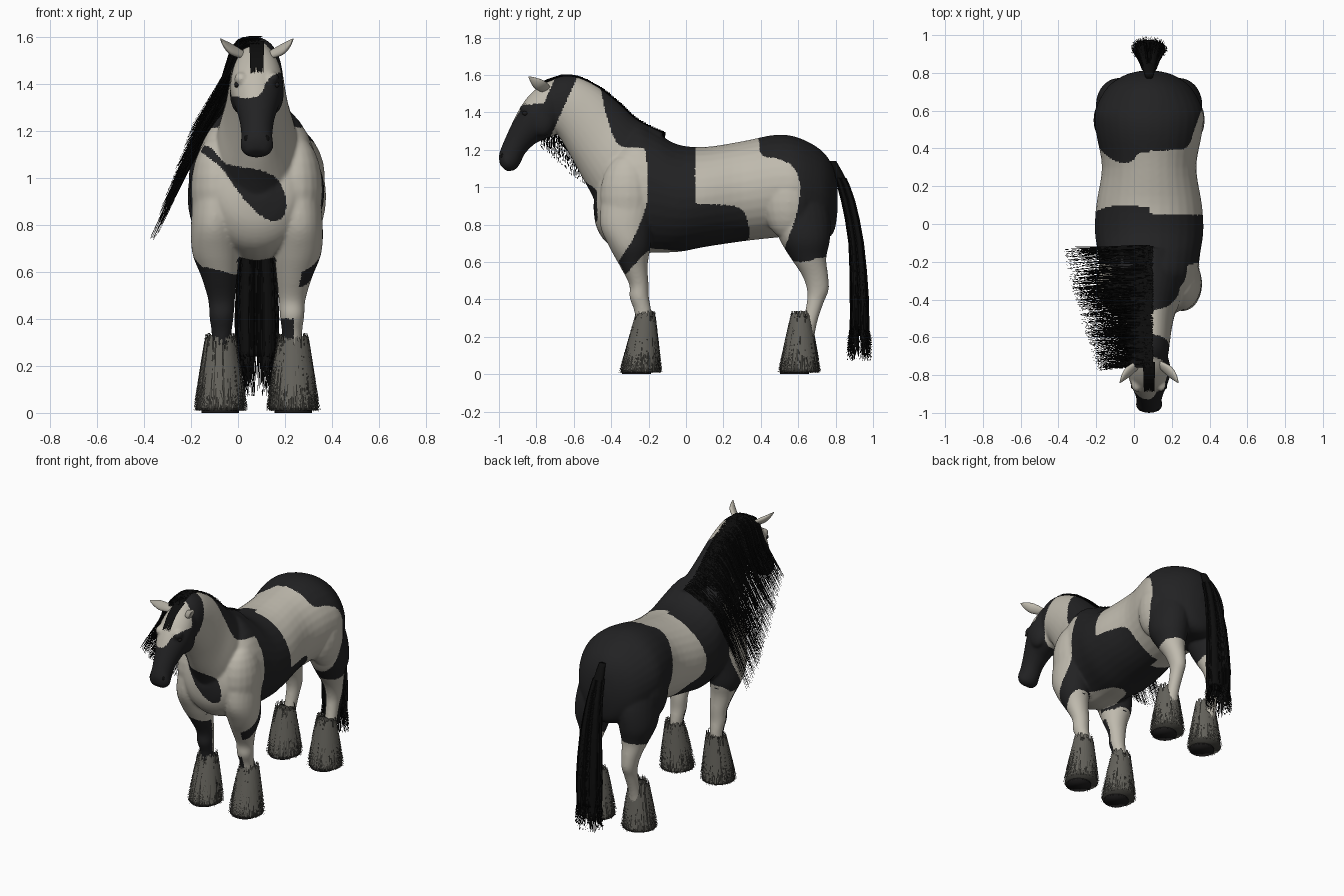
import bpy, bmesh, random
from math import sin, cos, pi, tau
from mathutils import Vector

random.seed(4)
MID = 0.08  # x of the animal's centre line
rnd = random.uniform

cube = bpy.data.objects.get("Cube")
if cube:
    bpy.data.objects.remove(cube, do_unlink=True)


def material(name, r, g, b):
    m = bpy.data.materials.new(name)
    m.use_nodes = True
    m.diffuse_color = (r, g, b, 1)
    shader = next(n for n in m.node_tree.nodes if n.type == 'BSDF_PRINCIPLED')
    shader.inputs["Base Color"].default_value = (r, g, b, 1)
    return m


cream = material("cream coat", .52, .49, .42)
black = material("black coat", .016, .016, .017)
hair = material("black hair", .004, .004, .004)
feather = material("grey feather hair", .125, .12, .103)
under = material("dark feather hair", .05, .048, .041)
horn = material("dark hoof", .012, .011, .011)


def spline(rows, steps):
    """Catmull-Rom interpolation through rows of any width."""
    out = []
    for i in range(len(rows) - 1):
        a, b, c, d = (rows[max(0, min(len(rows) - 1, i + k))] for k in (-1, 0, 1, 2))
        for s in range(steps):
            t = s / steps
            out.append([q + t / 2 * (r - p + t * (2 * p - 5 * q + 4 * r - e + t * (3 * (q - r) + e - p)))
                        for p, q, r, e in zip(a, b, c, d)])
    return out + [list(rows[-1])]


def loft(bm, rings):
    loops = [[bm.verts.new(p) for p in ring] for ring in rings]
    n = len(loops[0])
    for a, b in zip(loops, loops[1:]):
        for i in range(n):
            bm.faces.new((a[i], a[(i + 1) % n], b[(i + 1) % n], b[i]))
    bm.faces.new(loops[0])
    bm.faces.new(loops[-1][::-1])


def trunk(bm, rows):
    """Rings from a top point, a bottom point and a half width."""
    rings = []
    for yt, zt, yb, zb, w in spline(rows, 4):
        top, low = Vector((MID, yt, zt)), Vector((MID, yb, zb))
        mid, half = (top + low) / 2, (top - low) / 2
        rings.append([mid + half * cos(tau * i / 32) + Vector((w * sin(tau * i / 32), 0, 0))
                      for i in range(32)])
    loft(bm, rings)


def column(bm, rows, side=1, sides=24, steps=4):
    """Level rings from height, y, sideways offset, y radius and x radius."""
    loft(bm, [[(MID + side * x + rx * cos(tau * i / sides), y + ry * sin(tau * i / sides), z)
               for i in range(sides)] for z, y, x, ry, rx in spline(rows, steps)])


def blob(bm, x, y, z, rx, ry, rz):
    made = bmesh.ops.create_uvsphere(bm, u_segments=20, v_segments=12, radius=1)
    for v in made["verts"]:
        v.co = Vector((MID + x + v.co.x * rx, y + v.co.y * ry, z + v.co.z * rz))


def finish(bm, name, *mats, solid=True):
    if solid:
        bmesh.ops.recalc_face_normals(bm, faces=bm.faces)
    mesh = bpy.data.meshes.new(name)
    bm.to_mesh(mesh)
    bm.free()
    for m in mats:
        mesh.materials.append(m)
    mesh.polygons.foreach_set("use_smooth", [solid] * len(mesh.polygons))
    obj = bpy.data.objects.new(name, mesh)
    bpy.context.collection.objects.link(obj)
    return obj


def ribbon(bm, points, across):
    """Thin tapered lock of hair."""
    n = len(points) - 1
    pairs = [[bm.verts.new(Vector(p) + across * k * (1 - .85 * i / n)) for k in (-1, 1)]
             for i, p in enumerate(points)]
    for (a, b), (c, d) in zip(pairs, pairs[1:]):
        bm.faces.new((a, b, d, c))


# Body: torso, neck, head and legs fused into one skin
bm = bmesh.new()
trunk(bm, [(.81, .99, .81, .87, .05), (.785, 1.11, .79, .76, .13), (.72, 1.2, .73, .72, .22),
           (.6, 1.265, .6, .74, .285), (.48, 1.28, .48, .73, .28), (.3, 1.245, .3, .71, .25),
           (.1, 1.215, .1, .68, .28), (-.05, 1.23, -.03, .655, .287), (-.17, 1.3, -.15, .65, .27),
           (-.27, 1.34, -.3, .65, .255), (-.36, 1.25, -.42, .7, .23), (-.44, 1.12, -.48, .79, .16),
           (-.48, 1., -.495, .9, .06)])
trunk(bm, [(-.12, 1.29, -.43, .78, .19), (-.26, 1.36, -.5, .95, .17), (-.36, 1.45, -.56, 1.06, .14),
           (-.46, 1.53, -.62, 1.17, .122), (-.57, 1.585, -.68, 1.27, .11),
           (-.66, 1.595, -.73, 1.32, .1), (-.74, 1.56, -.76, 1.37, .07)])
trunk(bm, [(-.62, 1.585, -.66, 1.33, .07), (-.74, 1.565, -.7, 1.28, .105), (-.83, 1.5, -.76, 1.255, .112),
           (-.89, 1.42, -.81, 1.23, .095), (-.94, 1.32, -.86, 1.18, .074), (-.98, 1.23, -.89, 1.12, .066),
           (-1., 1.17, -.92, 1.09, .07), (-.995, 1.12, -.96, 1.085, .045)])
front_leg = [(.95, -.3, .17, .15, .1), (.8, -.32, .18, .14, .1), (.68, -.3, .175, .11, .1),
             (.58, -.28, .16, .075, .077), (.48, -.252, .15, .052, .057), (.41, -.25, .15, .052, .052),
             (.33, -.23, .15, .045, .042), (.2, -.225, .155, .04, .04), (.06, -.25, .155, .06, .06)]
hind_leg = [(1., .58, .13, .15, .12), (.85, .61, .15, .16, .125), (.72, .635, .165, .135, .115),
            (.62, .655, .16, .095, .085), (.53, .69, .155, .07, .06), (.45, .705, .15, .058, .048),
            (.38, .69, .15, .045, .042), (.25, .655, .155, .04, .04), (.06, .61, .155, .06, .06)]
for s in (-1, 1):
    column(bm, front_leg, s)
    column(bm, hind_leg, s)
    blob(bm, s * .165, -.31, .95, .115, .15, .23)   # shoulder
    blob(bm, s * .19, .55, .92, .105, .14, .2)      # stifle
    blob(bm, s * .07, -.77, 1.36, .045, .07, .09)   # cheek
    blob(bm, s * .066, -.85, 1.42, .03, .04, .03)   # brow
body = finish(bm, "body", cream, black)
remesh = body.modifiers.new("fuse", 'REMESH')
remesh.mode = 'VOXEL'
remesh.voxel_size = .0078
soften = body.modifiers.new("soften", 'SMOOTH')
soften.iterations = 11
fused = bpy.data.meshes.new_from_object(body.evaluated_get(bpy.context.evaluated_depsgraph_get()))
body.modifiers.clear()
body.data = fused
fused.materials.clear()
for m in (cream, black):
    fused.materials.append(m)


def patch(points):
    """Rounded closed outline."""
    return spline(points + points[:1], 4)


def inside(a, b, outline):
    hit = False
    for (p, q), (r, s) in zip(outline, outline[1:]):
        if (q > b) != (s > b) and a < p + (r - p) * (b - q) / (s - q):
            hit = not hit
    return hit


# Coat patches as outlines seen from the side (y, z) or the front (x, z)
shoulder_edge = [(-.17, .6), (-.2, .66), (-.35, .51), (-.37, .58), (-.28, .73), (-.21, .92), (-.215, 1.18),
                 (-.25, 1.21), (-.35, 1.22), (-.4, 1.3), (-.45, 1.5), (-.45, 1.7), (.075, 1.7)]
saddle = {1: [(.075, 1.23), (.05, 1.19), (.05, .95), (.07, .91), (.25, .9), (.32, .85), (.33, .7), (.2, .6)],
          -1: [(.075, 1.23), (.1, 1.18), (.07, 1.), (.09, .88), (.2, .82), (.26, .72), (.2, .6)]}
rump = {1: [(.39, 1.4), (.39, 1.24), (.41, 1.17), (.5, 1.15), (.58, 1.1), (.61, 1.), (.59, .85), (.52, .65)],
        -1: [(.39, 1.4), (.39, 1.272), (.33, 1.23), (.33, 1.18), (.38, 1.08), (.45, .9), (.52, .65)]}
rump_end = [(.54, .62), (.6, .6), (.7, .62), (.9, .72), (.9, 1.4)]
side_patches = {s: (patch(saddle[s] + shoulder_edge), patch(rump[s] + rump_end)) for s in (1, -1)}
chest = patch([(-.2, 1.14), (-.12, 1.13), (-.05, 1.06), (.1, 1.03), (.17, .99), (.205, .9), (.19, .83),
               (.13, .82), (.05, .88), (-.02, .97), (-.08, 1.05)])
blaze = patch([(-.1, 1.35), (.05, 1.34), (.1, 1.36), (.13, 1.42), (.19, 1.45), (.3, 1.47), (.3, 1.6), (-.1, 1.6)])


def is_black(c, n):
    x, y, z = c
    s = 1 if x > MID else -1
    if y < -.58 and y < -.585 - .45 * (1.58 - z) and z > 1.05:       # head
        return not (inside(x, z, blaze) and y < -.71 - .45 * (1.56 - z))
    if -.42 < y < 0 and z < .675 - .1 * (y + .2) and n.z < -.75 and abs(x - MID) < .15:
        return False                                                 # pale breast underside
    if y < -.35 and n.y < .2 and inside(x, z, chest):
        return True
    if y < -.1 and z < .62 and s < 0:                                # dark right foreleg
        return n.y < 0 and x < .02 and z < .585 - .25 * x
    if y < -.1 and z < .4:                                           # spot on left foreleg
        return n.y < 0 and .17 < x < .235
    if y < -.2 and z < .64 and n.x * s < .3:                         # pale front of left foreleg
        return False
    return any(inside(y, z, p) for p in side_patches[s])


for f in fused.polygons:
    f.material_index = int(is_black(f.center, f.normal))
    f.use_smooth = True

# Ears, eyes and nostrils
for s, label in ((1, "left"), (-1, "right")):
    bm = bmesh.new()
    base, tip = Vector((MID + s * .06, -.745, 1.525)), Vector((MID + s * .155, -.84, 1.59))
    axis = (tip - base).normalized()
    flat = axis.cross(Vector((0, -1, 1))).normalized()
    thick = axis.cross(flat)
    loft(bm, [[base.lerp(tip, t) + flat * w * cos(tau * i / 16)
               + thick * (w * .5 * sin(tau * i / 16) + .012 * sin(pi * t)) for i in range(16)]
              for t, w in spline([(-.1, .02), (.2, .03), (.5, .032), (.8, .018), (1, .003)], 3)])
    finish(bm, label + "_ear", cream)
    bm = bmesh.new()
    blob(bm, s * .085, -.86, 1.395, .011, .015, .012)
    finish(bm, label + "_eye", horn)
    bm = bmesh.new()
    blob(bm, s * .042, -.981, 1.165, .012, .01, .018)
    finish(bm, label + "_nostril", hair)

# Hooves and feathered lower legs
for place, y0, y1, hoof_y in (("front", -.216, -.243, -.265), ("hind", .614, .607, .58)):
    for s, label in ((1, "left"), (-1, "right")):
        name = f"{place}_{label}_"
        bm = bmesh.new()
        column(bm, [(0, hoof_y, .155, .078, .08), (.03, hoof_y, .155, .075, .076),
                    (.1, hoof_y + .02, .155, .055, .055)], s)
        finish(bm, name + "hoof", horn)
        bm = bmesh.new()
        column(bm, [(.31, y0, .15, .044, .055), (.17, (y0 + y1) / 2, .153, .077, .08),
                    (.01, y1, .155, .106, .104)], s)
        finish(bm, name + "feather_core", under)
        bm = bmesh.new()
        for k in range(480):
            a, twist, grow = rnd(0, tau), rnd(-.12, .12), rnd(.95, 1.04)
            top, low = rnd(.2, .34), rnd(.006, .03)
            path = []
            for i in range(4):
                z = top + (low - top) * i / 3
                u = (.33 - z) / .32
                b = a + twist * i / 3
                path.append((MID + s * .154 + (.063 + .05 * u) * grow * cos(b),
                             y0 + (y1 - y0) * u + (.05 + .063 * u) * grow * sin(b), z))
            ribbon(bm, path, Vector((-sin(a), cos(a), 0)) * .0028)
        finish(bm, name + "feather_hair", feather, solid=False)

# Tail: solid core with loose strands
tail = [(1.14, .785, 0, .018, .022), (1.05, .825, 0, .027, .034), (.93, .866, 0, .032, .048),
        (.7, .91, 0, .036, .07), (.4, .927, 0, .045, .085), (.24, .927, 0, .047, .08)]
bm = bmesh.new()
column(bm, tail)
finish(bm, "tail_core", hair)
bm = bmesh.new()
for k in range(900):
    a, r, low = rnd(0, tau), rnd(.7, 1.12), rnd(.07, .2)
    rows = spline(tail[1:] + [(low, .928, 0, .062, .09)], 2)
    ribbon(bm, [(MID + rx * r * cos(a), y + ry * r * sin(a), z) for z, y, x, ry, rx in rows],
           Vector((cos(3 * a), sin(3 * a), 0)) * .0028)
finish(bm, "tail_hair", hair, solid=False)

# Mane: locks from the crest falling over the right side of the neck
crest = spline([(-.12, 1.29), (-.26, 1.36), (-.36, 1.45), (-.46, 1.53), (-.57, 1.585), (-.66, 1.595),
                (-.75, 1.565)], 12)
bm = bmesh.new()
for k in range(2600):
    i = random.randrange(len(crest))
    t = i / (len(crest) - 1)
    y, z = crest[i]
    y += rnd(-.007, .007)
    out = rnd(-.014, .014)
    root = (MID + rnd(-.03, .022), y, z + .006)
    bend = (MID - .085 + out, y, z - .03)
    mid = (-.165 + .11 * t + out, y - .005, 1.13 + .3 * t)
    tip = (-.365 + .18 * t + out, y - rnd(0, .035), .73 + .49 * t)
    path = spline([root, bend, mid, tip], 4)
    turn = rnd(0, pi)
    ribbon(bm, path[:random.randint(7, 13)], Vector((cos(turn), sin(turn), 0)) * .0034)
finish(bm, "mane", hair, solid=False)

# Forelock
bm = bmesh.new()
for k in range(90):
    x, drop = MID + rnd(-.028, .028), rnd(.7, 1)
    path = spline([(x, -.73, 1.58), (x, -.82, 1.532), (x, -.82 - .07 * drop, 1.532 - .09 * drop)], 3)
    ribbon(bm, path, Vector((.005, 0, 0)))
finish(bm, "forelock", hair, solid=False)
